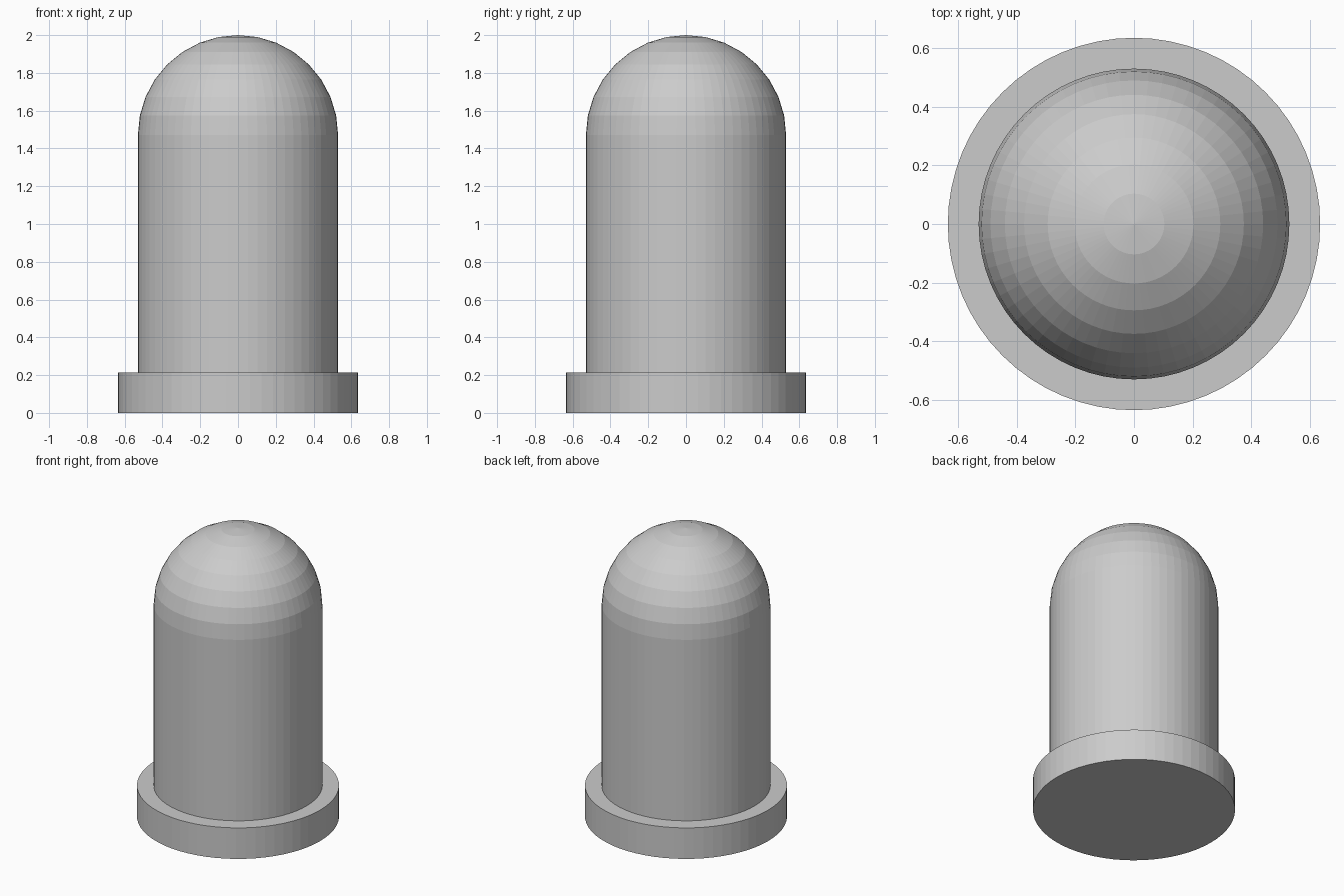
import bpy, bmesh
from math import sin, cos, pi

if "Cube" in bpy.data.objects:
    bpy.data.objects.remove(bpy.data.objects["Cube"])

SIDES = 64
R_BODY, R_FLANGE = 0.53, 0.635
Z_FLANGE, Z_DOME = 0.215, 1.47
DOME_STEPS = 8


def revolve(name, profile):
    """Spin an (r, z) profile around the z axis into a flat-shaded solid."""
    bm = bmesh.new()
    verts = [bm.verts.new((r, 0, z)) for r, z in profile]
    edges = [bm.edges.new(pair) for pair in zip(verts, verts[1:])]
    bmesh.ops.spin(bm, geom=verts + edges, cent=(0, 0, 0), axis=(0, 0, 1),
                   angle=2 * pi, steps=SIDES, use_merge=True)
    bmesh.ops.remove_doubles(bm, verts=bm.verts, dist=1e-5)
    bmesh.ops.recalc_face_normals(bm, faces=bm.faces)
    mesh = bpy.data.meshes.new(name)
    bm.to_mesh(mesh)
    bm.free()
    obj = bpy.data.objects.new(name, mesh)
    bpy.context.collection.objects.link(obj)
    return obj


# Base flange and domed lens in one closed outline
dome = [(R_BODY * cos(a), Z_DOME + R_BODY * sin(a))
        for a in (pi / 2 * i / DOME_STEPS for i in range(DOME_STEPS))]
revolve("domed_lens_with_flange",
        [(0, 0), (R_FLANGE, 0), (R_FLANGE, Z_FLANGE), (R_BODY, Z_FLANGE)]
        + dome + [(0, Z_DOME + R_BODY)])
